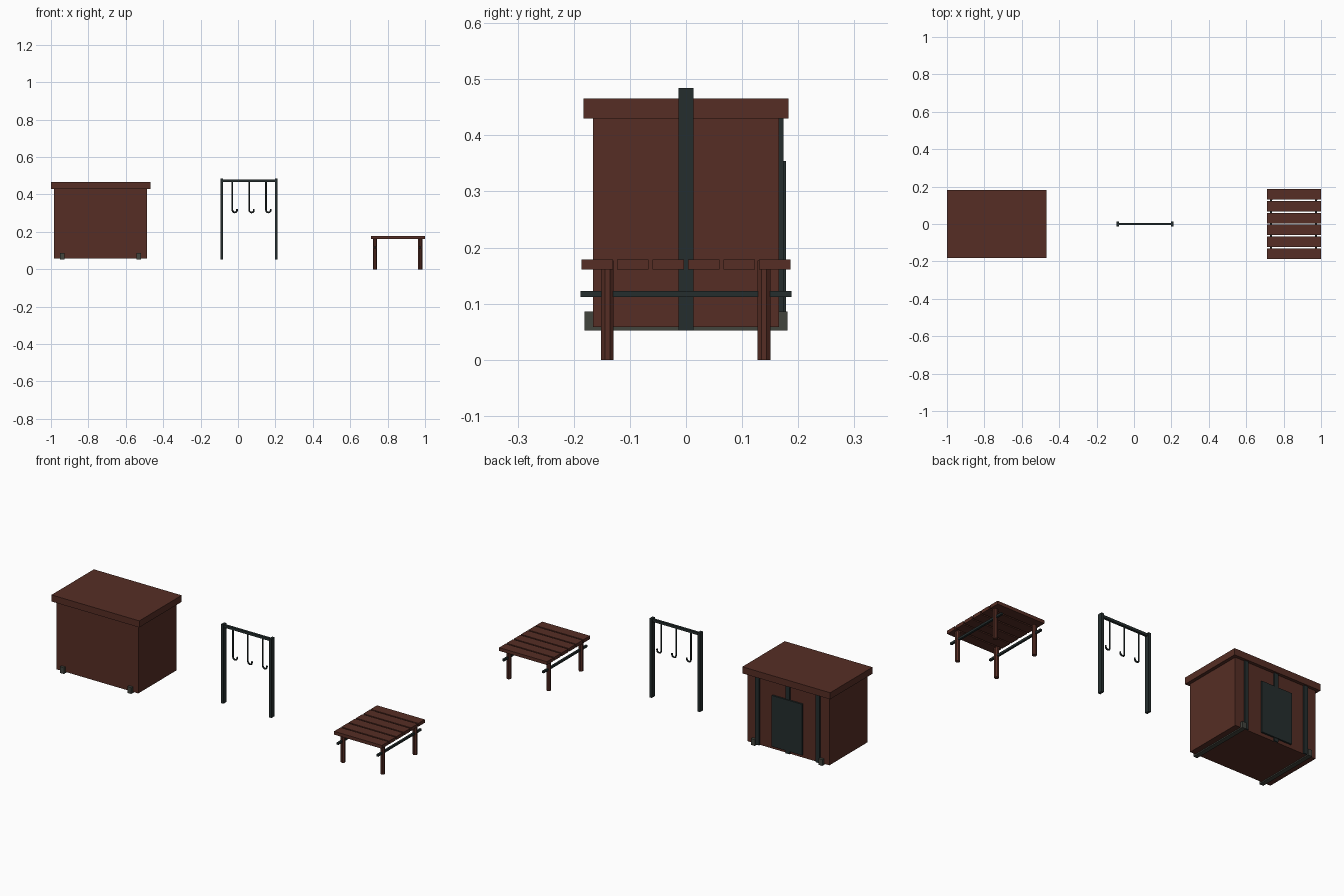
import bpy, math
from mathutils import Vector

if "Cube" in bpy.data.objects:
    bpy.data.objects.remove(bpy.data.objects["Cube"])


def material(name, rgb):
    m = bpy.data.materials.new(name)
    m.diffuse_color = (*rgb, 1)
    m.use_nodes = True
    m.node_tree.nodes["Principled BSDF"].inputs["Base Color"].default_value = m.diffuse_color
    return m


BROWN = material("dark red brown wood", (0.093, 0.027, 0.018))
DARK = material("dark iron", (0.018, 0.027, 0.027))
GREY = material("grey stone", (0.055, 0.058, 0.048))


def finish(name, verts, faces, mat):
    me = bpy.data.meshes.new(name)
    me.from_pydata(verts, [], faces)
    me.materials.append(mat)
    ob = bpy.data.objects.new(name, me)
    bpy.context.collection.objects.link(ob)
    return ob


def box(name, x, y, z, mat):
    verts = [(a, b, c) for a in x for b in y for c in z]
    faces = [(0, 1, 3, 2), (4, 6, 7, 5), (0, 4, 5, 1),
             (2, 3, 7, 6), (0, 2, 6, 4), (1, 5, 7, 3)]
    return finish(name, verts, faces, mat)


def post(name, x, y, z0, z1, r, mat, n=8):
    verts = [(x + r * math.cos((i + .5) * math.tau / n),
              y + r * math.sin((i + .5) * math.tau / n), z)
             for z in (z0, z1) for i in range(n)]
    faces = [(i, (i + 1) % n, n + (i + 1) % n, n + i) for i in range(n)]
    faces += [tuple(reversed(range(n))), tuple(range(n, 2 * n))]
    return finish(name, verts, faces, mat)


def tube(name, pts, r, mat, n=6):
    # sweep a small ring along a path in the xz plane
    pts = [Vector(p) for p in pts]
    verts = []
    for i, p in enumerate(pts):
        t = (pts[min(i + 1, len(pts) - 1)] - pts[max(i - 1, 0)]).normalized()
        side = t.cross(Vector((0, 1, 0)))
        for k in range(n):
            a = math.tau * k / n
            verts.append(p + r * (math.cos(a) * side + math.sin(a) * Vector((0, 1, 0))))
    faces = [(i * n + k, i * n + (k + 1) % n, (i + 1) * n + (k + 1) % n, (i + 1) * n + k)
             for i in range(len(pts) - 1) for k in range(n)]
    m = len(verts)
    faces += [tuple(reversed(range(n))), tuple(range(m - n, m))]
    return finish(name, verts, faces, mat)


# Cabin: body, lid, skids, back straps and hatch
CX = -0.735
box("cabin_body", (-0.983, -0.487), (-0.166, 0.166), (0.058, 0.432), BROWN)
box("cabin_lid", (-1.0, -0.469), (-0.183, 0.183), (0.43, 0.466), BROWN)
for s in (-1, 1):
    x = CX + s * 0.204
    box("skid", (x - .012, x + .012), (-0.181, 0.181), (0.052, 0.086), GREY)
for s in (-1, 0, 1):
    x = CX + s * 0.183
    box("back_strap", (x - .012, x + .012), (0.16, 0.174), (0.058, 0.43), DARK)
box("back_hatch", (CX - .092, CX + .092), (0.169, 0.178), (0.075, 0.354), DARK)

# Hook rack: two posts, a top bar and three hooks
for x in (-0.086, 0.205):
    box("rack_post", (x - .007, x + .007), (-0.013, 0.013), (0.052, 0.484), DARK)
box("rack_bar", (-0.086, 0.205), (-0.0065, 0.0065), (0.466, 0.48), DARK)
for x in (-0.03, 0.06, 0.15):
    r = 0.0125
    path = [(x, 0, 0.47), (x, 0, 0.316)]
    path += [(x + r - r * math.cos(a), 0, 0.316 - r * math.sin(a))
             for a in (math.pi * i / 6 for i in range(1, 7))]
    path.append((x + 2 * r, 0, 0.322))
    tube("hook", path, 0.0045, DARK)

# Table: six slats, four legs, two rails running front to back
for i in range(6):
    y = (i - 2.5) * 0.0632
    box("table_slat", (0.711, 1.0), (y - .0278, y + .0278), (0.161, 0.179), BROWN)
for x in (0.733, 0.974):
    for y in (-0.14, 0.139):
        post("table_leg", x, y, 0, 0.177, 0.0121, BROWN)
    box("table_rail", (x - .0055, x + .0055), (-0.188, 0.188), (0.112, 0.123), DARK)
